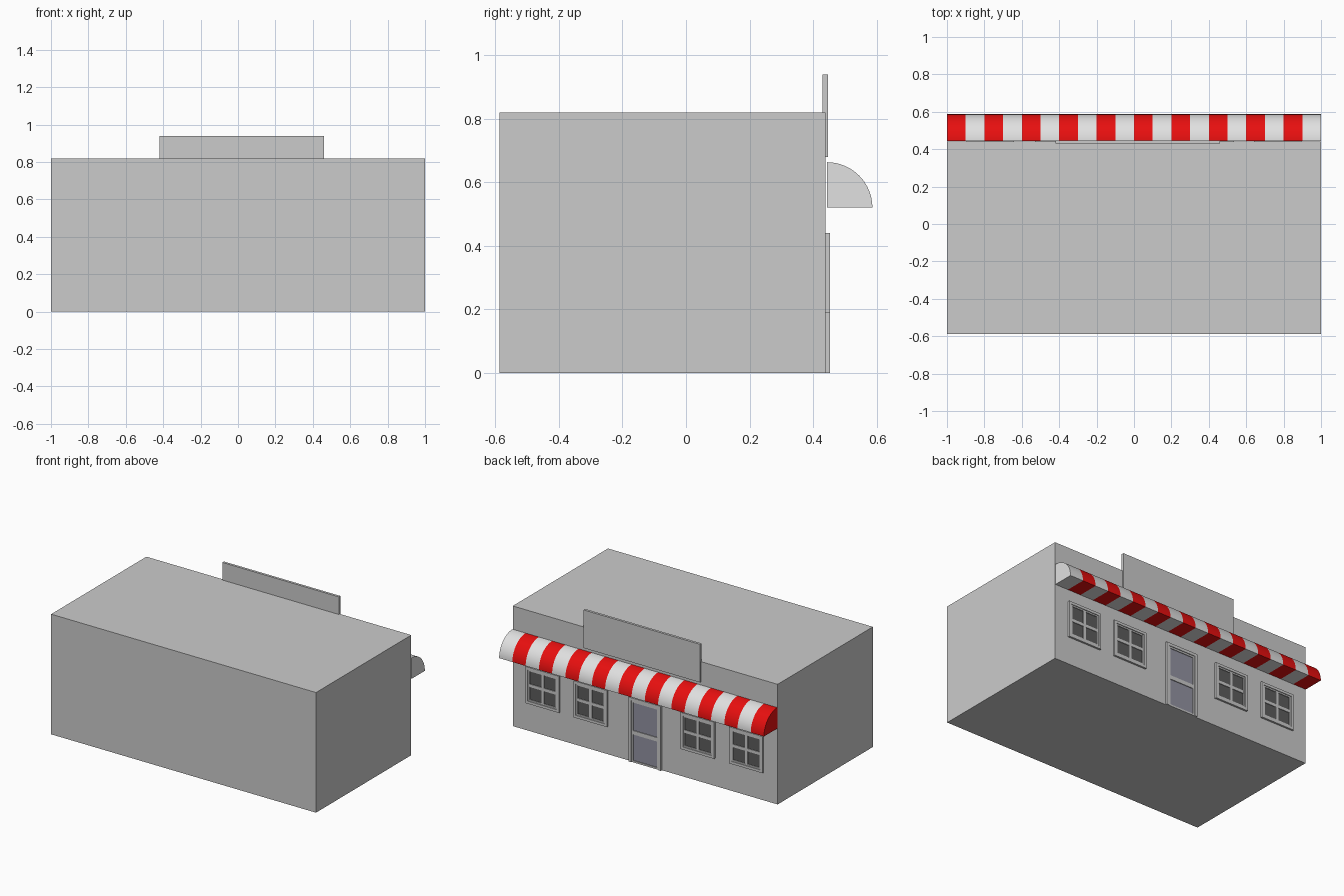
import bpy
import bmesh
import math
from mathutils import Matrix

default = bpy.data.objects.get("Cube")
if default:
    bpy.data.objects.remove(default, do_unlink=True)


def material(name, rgb):
    m = bpy.data.materials.new(name)
    m.use_nodes = True
    m.diffuse_color = (*rgb, 1)
    bsdf = next(n for n in m.node_tree.nodes if n.type == 'BSDF_PRINCIPLED')
    bsdf.inputs["Base Color"].default_value = (*rgb, 1)
    bsdf.inputs["Roughness"].default_value = 0.8
    return m


GREY = material("wall grey", (0.6, 0.6, 0.6))
WHITE = material("awning white", (0.75, 0.75, 0.75))
RED = material("awning red", (0.85, 0.005, 0.005))
PANE = material("dark window pane", (0.11, 0.11, 0.11))
GLASS = material("door glass", (0.29, 0.29, 0.36))


def finish(name, bm, *mats):
    bmesh.ops.recalc_face_normals(bm, faces=bm.faces)
    mesh = bpy.data.meshes.new(name)
    bm.to_mesh(mesh)
    bm.free()
    for m in mats:
        mesh.materials.append(m)
    ob = bpy.data.objects.new(name, mesh)
    bpy.context.collection.objects.link(ob)
    return ob


def add_box(bm, x0, x1, y0, y1, z0, z1):
    mat = Matrix.Translation(((x0 + x1) / 2, (y0 + y1) / 2, (z0 + z1) / 2))
    mat = mat @ Matrix.Diagonal((x1 - x0, y1 - y0, z1 - z0, 1))
    bmesh.ops.create_cube(bm, size=1, matrix=mat)


def box(name, mat, *bounds):
    bm = bmesh.new()
    add_box(bm, *bounds)
    return finish(name, bm, mat)


def add_ring(bm, x0, x1, z0, z1, w, y0, y1):
    """Rectangular frame of width w from four bars."""
    add_box(bm, x0, x0 + w, y0, y1, z0, z1)
    add_box(bm, x1 - w, x1, y0, y1, z0, z1)
    add_box(bm, x0 + w, x1 - w, y0, y1, z1 - w, z1)
    add_box(bm, x0 + w, x1 - w, y0, y1, z0, z0 + w)


WALL = 0.44      # y of the shop front
FACE = 0.453     # front of the window and door frames
SASH = 0.448     # front of the inner bars
HEAD = 0.44      # top of the windows and door

# Building and sign board
box("building", GREY, -1, 1, -0.587, WALL, 0, 0.82)
box("sign_board", GREY, -0.42, 0.46, 0.43, 0.447, 0.68, 0.94)


# Four windows, each with a frame, sash bars and dark panes
def window(name, cx):
    half, sill, w = 0.127, 0.19, 0.018
    x0, x1 = cx - half, cx + half
    mid = (sill + HEAD) / 2
    bm = bmesh.new()
    add_ring(bm, x0, x1, sill, HEAD, w, WALL, FACE)
    add_ring(bm, x0 + w, x1 - w, sill + w, HEAD - w, 0.01, WALL, SASH)
    add_box(bm, cx - 0.01, cx + 0.01, WALL, SASH, sill + w, HEAD - w)
    add_box(bm, x0 + w, x1 - w, WALL, SASH - 0.0005, mid - 0.01, mid + 0.01)
    finish(name + "_frame", bm, GREY)
    box(name + "_pane", PANE, x0 + w, x1 - w, WALL, WALL + 0.003,
        sill + w, HEAD - w)


for label, cx in (("outer_left", 0.769), ("inner_left", 0.407),
                  ("inner_right", -0.402), ("outer_right", -0.768)):
    window(label + "_window", cx)

# Door with jambs, lintel, leaf bars and two glass panels
x0, x1, w = -0.126, 0.117, 0.02
bm = bmesh.new()
add_box(bm, x0, x0 + w, WALL, FACE, 0, HEAD)
add_box(bm, x1 - w, x1, WALL, FACE, 0, HEAD)
add_box(bm, x0 + w, x1 - w, WALL, FACE, HEAD - w, HEAD)
finish("door_frame", bm, GREY)
bm = bmesh.new()
add_ring(bm, x0 + w, x1 - w, 0, HEAD - w, 0.012, WALL, SASH)
add_box(bm, x0 + w, x1 - w, WALL, SASH, 0.19, 0.217)
finish("door_leaf", bm, GREY)
box("door_glass", GLASS, x0 + w, x1 - w, WALL, WALL + 0.003, 0.005, HEAD - w)

# Striped awning: quarter-round profile swept along the shop front
STRIPES, STEPS, RADIUS = 20, 16, 0.143
profile = [(0.444, 0.52)]
for i in range(STEPS + 1):
    a = math.pi / 2 * i / STEPS
    profile.append((0.444 + RADIUS * math.cos(a), 0.52 + RADIUS * math.sin(a)))
bm = bmesh.new()
rings = [[bm.verts.new((-1 + 2 * s / STRIPES, y, z)) for y, z in profile]
         for s in range(STRIPES + 1)]
for s in range(STRIPES):
    for i in range(len(profile)):
        j = (i + 1) % len(profile)
        f = bm.faces.new((rings[s][i], rings[s][j],
                          rings[s + 1][j], rings[s + 1][i]))
        f.material_index = s % 2
bm.faces.new(rings[0]).material_index = 0
bm.faces.new(rings[-1]).material_index = 1
awning = finish("striped_awning", bm, RED, WHITE)
bpy.ops.object.select_all(action='DESELECT')
awning.select_set(True)
bpy.context.view_layer.objects.active = awning
bpy.ops.object.shade_smooth_by_angle(angle=math.radians(30))
